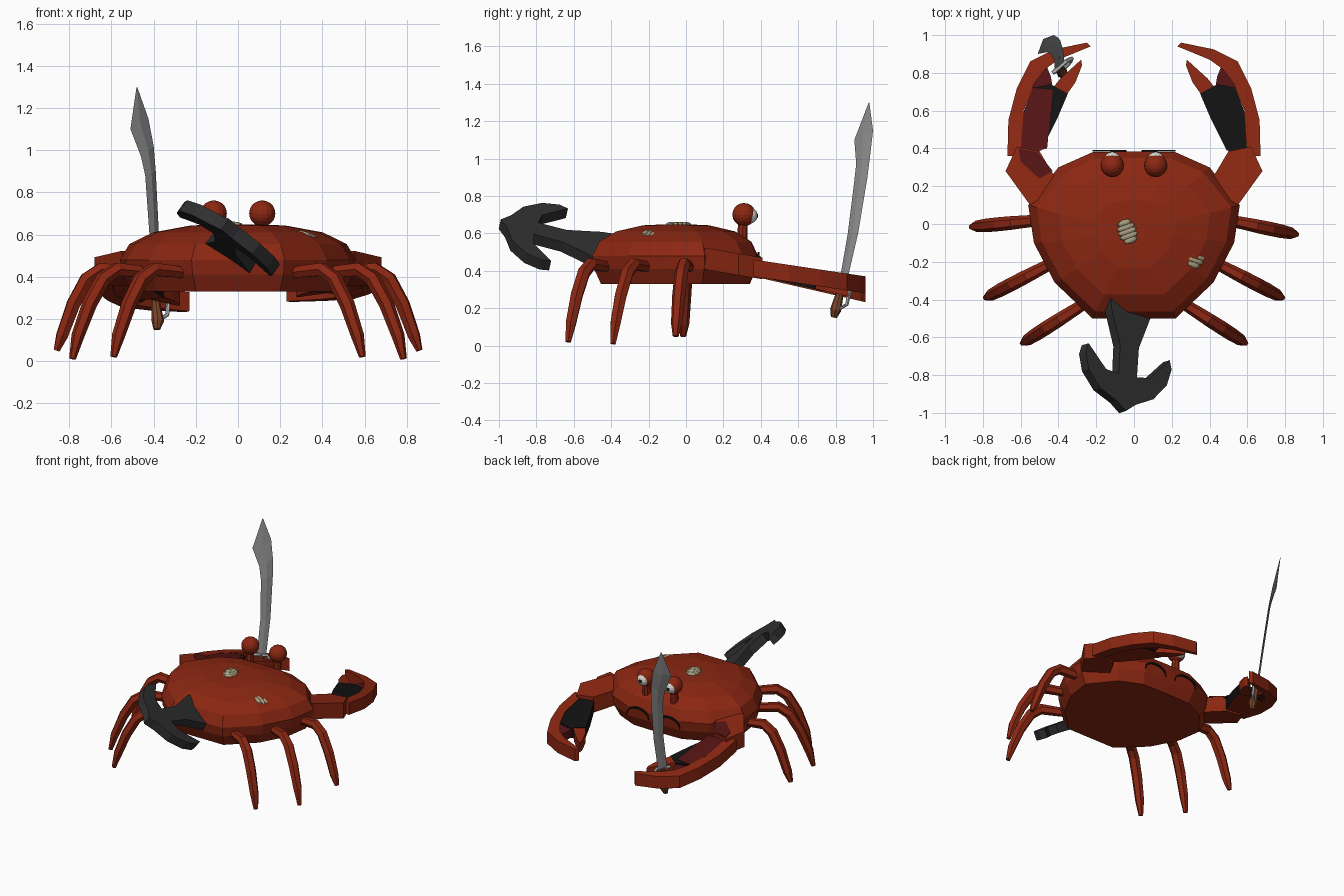
import bpy, bmesh, math
from mathutils import Vector

if "Cube" in bpy.data.objects:
    bpy.data.objects.remove(bpy.data.objects["Cube"])


def material(name, r, g, b):
    m = bpy.data.materials.new(name)
    m.diffuse_color = (r, g, b, 1)
    m.use_nodes = True
    m.node_tree.nodes["Principled BSDF"].inputs["Base Color"].default_value = m.diffuse_color
    return m


RED = material("shell red", 0.26, 0.02, 0.006)
MAROON = material("dark maroon", 0.09, 0.007, 0.007)
BLACK = material("black", 0.006, 0.006, 0.006)
IRON = material("iron grey", 0.03, 0.03, 0.031)
STEEL = material("steel", 0.27, 0.27, 0.27)
SILVER = material("silver", 0.5, 0.5, 0.5)
WHITE = material("eye white", 0.65, 0.65, 0.62)
BARNACLE = material("barnacle", 0.38, 0.34, 0.21)
WOOD = material("brown grip", 0.2, 0.06, 0.02)


def build(name, verts, faces, mats):
    """mats = (top, side, bottom) chosen by face direction, or one material"""
    bm = bmesh.new()
    vs = [bm.verts.new(v) for v in verts]
    for f in faces:
        bm.faces.new([vs[i] for i in f])
    bmesh.ops.recalc_face_normals(bm, faces=bm.faces)
    me = bpy.data.meshes.new(name)
    if isinstance(mats, tuple):
        bm.normal_update()
        for f in bm.faces:
            f.material_index = 0 if f.normal.z > 0.5 else 2 if f.normal.z < -0.5 else 1
    else:
        mats = (mats,)
    bm.to_mesh(me)
    bm.free()
    for m in mats:
        me.materials.append(m)
    ob = bpy.data.objects.new(name, me)
    bpy.context.collection.objects.link(ob)
    return ob


def loft(name, rings, mats):
    n = len(rings[0])
    faces = [list(range(n)), [len(rings) * n - 1 - i for i in range(n)]]
    for r in range(len(rings) - 1):
        for i in range(n):
            j = (i + 1) % n
            faces.append([r * n + i, r * n + j, (r + 1) * n + j, (r + 1) * n + i])
    return build(name, [v for ring in rings for v in ring], faces, mats)


def slab(name, pts, side, centre, half, mats):
    """flat outline thickened around a sloping height centre(y)"""
    return loft(name, [[(side * x, y, centre(y) + d) for x, y in pts]
                       for d in (-half, half)], mats)


def tube(name, path, radii, ref, mat, sides=6):
    path = [Vector(p) for p in path]
    ref = Vector(ref).normalized()
    rings = []
    for k, p in enumerate(path):
        t = (path[min(k + 1, len(path) - 1)] - path[max(k - 1, 0)]).normalized()
        b = t.cross(ref)
        angles = [math.tau * i / sides for i in range(sides)]
        rings.append([p + radii[k] * (math.cos(a) * ref + math.sin(a) * b) for a in angles])
    return loft(name, rings, mat)


def ball(name, loc, scale, mat, seg=16, rings=10):
    bpy.ops.mesh.primitive_uv_sphere_add(segments=seg, ring_count=rings, location=loc)
    ob = bpy.context.object
    ob.name, ob.scale = name, scale
    ob.data.materials.append(mat)
    return ob


# Shell: one outline stacked at several heights
half_outline = [(0, .385), (.22, .38), (.40, .30), (.56, .10), (.53, -.10),
                (.42, -.31), (.22, -.50)]
outline = half_outline + [(0, -.5)] + [(-x, y) for x, y in half_outline[:0:-1]]
levels = [(.33, .90), (.41, .98), (.48, 1), (.555, .92), (.61, .72), (.643, .4), (.648, .15)]
loft("shell", [[(x * s, (y + .05) * s - .05, z) for x, y in outline] for z, s in levels], RED)

# Eyes on stalks, with curved black marks on the face below them
for s, word in ((-1, "left"), (1, "right")):
    x = s * .115
    tube(word + "_eye_stalk", [(x, .30, .54), (x, .305, .67)], [.03, .025], (1, 0, 0), RED, 8)
    ball(word + "_eye", (x, .31, .70), (.062,) * 3, RED)
    ball(word + "_eye_white", (x, .335, .695), (.045, .048, .045), WHITE)
    ball(word + "_pupil", (x, .372, .695), (.017, .014, .017), BLACK, 10, 6)
    arc = [(s * (.13 - .09 * math.cos(a)), .44 + .06 * math.sin(a))
           for a in [math.pi * i / 8 for i in range(9)]]
    band = arc + [(ax, az - .014) for ax, az in arc[::-1]]
    loft(word + "_face_mark", [[(bx, y, bz) for bx, bz in band] for y in (.383, .392)], BLACK)

# Walking legs: base, tip and height of the tip
legs = {"front": ((.50, .02), (.86, -.035), .05),
        "middle": ((.42, -.20), (.785, -.39), .01),
        "rear": ((.26, -.42), (.59, -.63), .02)}
for s, word in ((-1, "left"), (1, "right")):
    for pos, (base, tip, low) in legs.items():
        b, t = Vector((s * base[0], base[1], 0)), Vector((s * tip[0], tip[1], 0))
        if pos == "front":
            t.y -= s * .02
        path = []
        for f, z in ((0, .42), (.42, .435), (.6, .39), (.78, .27), (.93, .12), (1, low)):
            p = b.lerp(t, f)
            path.append((p.x, p.y, z))
        d = t - b
        tube(f"{word}_{pos}_leg", path, [.03, .036, .037, .036, .031, .016],
             (-d.y, d.x, 0), RED)

# Claws
arm = [(.40, .20), (.55, .10), (.68, .28), (.62, .41), (.50, .385), (.42, .25)]
rim = [(.60, .36), (.67, .36), (.665, .55), (.62, .72), (.55, .86), (.42, .925), (.25, .96),
       (.23, .94), (.40, .87), (.47, .82), (.53, .74), (.585, .60)]
palm = [(.49, .39), (.645, .36), (.60, .55), (.54, .72), (.44, .74), (.35, .69), (.41, .55)]
finger = [(.36, .68), (.43, .72), (.39, .77), (.28, .87), (.275, .84), (.31, .75)]
web = [(.43, .72), (.55, .70), (.51, .78), (.46, .83), (.44, .78)]
patch = [(.46, .40), (.64, .36), (.595, .56), (.54, .72), (.43, .71)]
cuff = [(.43, .28), (.50, .24), (.60, .33), (.61, .40), (.51, .38)]


def arm_z(y):
    return .465 - .17 * (y - .1)


for s, word, slope in ((-1, "left", .23), (1, "right", .15)):
    def claw_z(y):
        return .415 - slope * (y - .36)

    slab(word + "_upper_arm", arm, s, arm_z, .058, RED)
    slab(word + "_claw_rim", rim, s, claw_z, .045, RED)
    slab(word + "_palm", palm, s, claw_z, .038, (BLACK, BLACK, RED))
    slab(word + "_claw_finger", finger, s, claw_z, .036, RED)
    slab(word + "_claw_web", web, s, claw_z, .03, MAROON)
    if s < 0:
        slab("left_palm_patch", patch, s, lambda y: claw_z(y) + .04, .004, MAROON)
        slab("left_arm_cuff", cuff, s, lambda y: arm_z(y) + .059, .004, MAROON)

# Sword: paired blade edges from the hand to the tip
edges = [((-.42, .82, .34), (-.37, .86, .34)), ((-.42, .865, .60), (-.375, .92, .60)),
         ((-.44, .90, .88), (-.39, .97, .90)), ((-.46, .91, .97), (-.40, .985, 1.02)),
         ((-.51, .90, 1.10), (-.425, 1.0, 1.15)), ((-.482, .975, 1.295), (-.478, .98, 1.3))]
rings = []
for a, b in edges:
    a, b = Vector(a), Vector(b)
    n = Vector((.74, -.67, 0)) * min(.007, (b - a).length * .1)
    m = (a + b) / 2
    rings.append([a, m + n, b, m - n])
loft("sword_blade", rings, STEEL)
tube("sword_grip", [(-.395, .84, .36), (-.39, .82, .27), (-.38, .80, .19), (-.385, .79, .15)],
     [.02, .022, .03, .016], (1, 0, 0), WOOD, 8)
tube("sword_guard", [(-.43, .80, .36), (-.36, .86, .35), (-.33, .875, .29), (-.335, .86, .22),
                     (-.38, .81, .19)],
     [.012, .012, .012, .01, .008], (.6, -.75, 0), SILVER)

# Anchor: a flat profile laid in a tilted plane
u = Vector((.43, -.09, -.28)).normalized()
v = Vector((-.03, -.54, .14)).normalized()
n = u.cross(v)
base = Vector((-.03, -.44, .505))
half = [(.14, -.04), (.125, .04), (.06, .22), (.058, .38), (.14, .37), (.20, .31), (.26, .25),
        (.275, .30), (.25, .39), (.17, .48), (.06, .53)]
profile = half + [(0, .575)] + [(-a, b) for a, b in half[::-1]]
loft("anchor", [[base + u * a + v * b + n * d for a, b in profile] for d in (-.032, .032)], IRON)

# Barnacles: low ridged lumps on the shell
for name, loc, tilt, turn in (("centre_barnacle", (-.035, -.04, .647), 0, .35),
                              ("side_barnacle", (.33, -.17, .597), .28, -.35)):
    for i in range(5):
        k = (i - 2) * .024
        w = .055 * math.sqrt(1 - (k / .07) ** 2)
        ox, oy = -math.sin(turn) * k, math.cos(turn) * k
        lump = ball(f"{name}_ridge_{i + 1}", (loc[0] + ox, loc[1] + oy, loc[2] - ox * tilt),
                    (w, .018, .014), BARNACLE, 8, 6)
        lump.rotation_euler = (0, tilt, turn)
